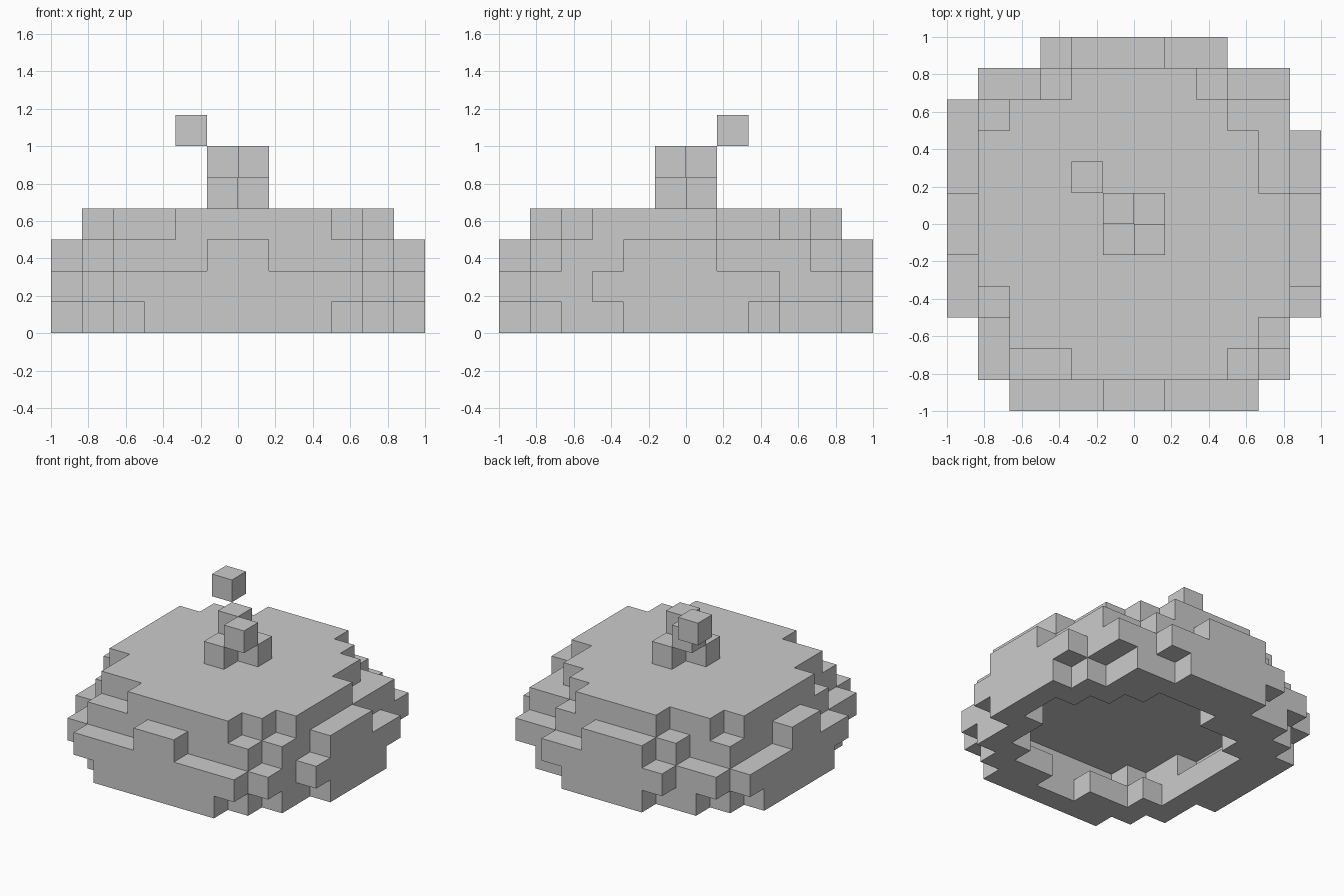
import bpy, bmesh

if "Cube" in bpy.data.objects:
    bpy.data.objects.remove(bpy.data.objects["Cube"])

U = 1 / 6  # size of one block

# Each run is (y0, y1, x0, x1) in block units
BASE = [(-6, -5, -3, 3), (-5, -4, -4, 4), (-4, -2, -5, 5), (-2, 2, -6, 6),
        (2, 3, -6, 5), (3, 4, -5, 4), (4, 5, -4, 4), (5, 6, -2, 2)]
HOLE = [(-5, -4, -1, 1), (-4, -3, -3, 3), (-3, -1, -4, 4), (-1, 1, -4, 5),
        (1, 2, -4, 4), (2, 3, -3, 3), (3, 4, -1, 2)]
BELLY = [(-6, -5, -4, 4), (-5, -3, -5, 5), (-3, 3, -6, 6), (3, 4, -6, 5),
         (4, 5, -5, 5), (5, 6, -3, 3)]
CAVITY = [(-5, -4, -3, 3), (-4, -2, -4, 4), (-2, 2, -5, 5), (2, 3, -5, 4),
          (3, 4, -4, 4), (4, 5, -2, 2)]
SHOULDER = [(-6, -5, -1, 1), (-5, -4, -4, 4), (-4, -3, -4, 5), (-3, -2, -5, 5),
            (-2, -1, -5, 6), (-1, 1, -6, 6), (1, 4, -5, 5), (4, 5, -3, 3),
            (5, 6, -2, 1)]
CROWN = [(-5, -4, -2, 3), (-4, -3, -4, 4), (-3, -2, -4, 5), (-2, 1, -5, 5),
         (1, 3, -5, 4), (3, 4, -4, 3), (4, 5, -2, 2)]


def cells(runs, z):
    return {(x, y, z) for y0, y1, x0, x1 in runs
            for y in range(y0, y1) for x in range(x0, x1)}


def build_blocks(name, blocks):
    """Make a mesh from the exposed faces of a set of blocks."""
    bm = bmesh.new()
    verts = {}

    def vert(p):
        if p not in verts:
            verts[p] = bm.verts.new([c * U for c in p])
        return verts[p]

    for cell in sorted(blocks):
        for axis in range(3):
            for side in (0, 1):
                near = list(cell)
                near[axis] += 2 * side - 1
                if tuple(near) in blocks:
                    continue
                a, b = (axis + 1) % 3, (axis + 2) % 3
                loop = []
                for da, db in ((0, 0), (1, 0), (1, 1), (0, 1)):
                    p = list(cell)
                    p[axis] += side
                    p[a] += da
                    p[b] += db
                    loop.append(vert(tuple(p)))
                bm.faces.new(loop if side else loop[::-1])
    mesh = bpy.data.meshes.new(name)
    bm.to_mesh(mesh)
    bm.free()
    obj = bpy.data.objects.new(name, mesh)
    bpy.context.collection.objects.link(obj)
    return obj


# Rounded body, hollow underneath
body = cells(BASE, 0) - cells(HOLE, 0)
body |= cells(BELLY, 1) - cells(CAVITY, 1)
body |= cells(SHOULDER, 2) | cells(CROWN, 3)
build_blocks("pumpkin_body", body)

# Twisted stem: two crossed diagonal pairs and a loose tip
build_blocks("stem_lower", {(-1, -1, 4), (0, 0, 4)})
build_blocks("stem_upper", {(0, -1, 5), (-1, 0, 5)})
build_blocks("stem_tip", {(-2, 1, 6)})
